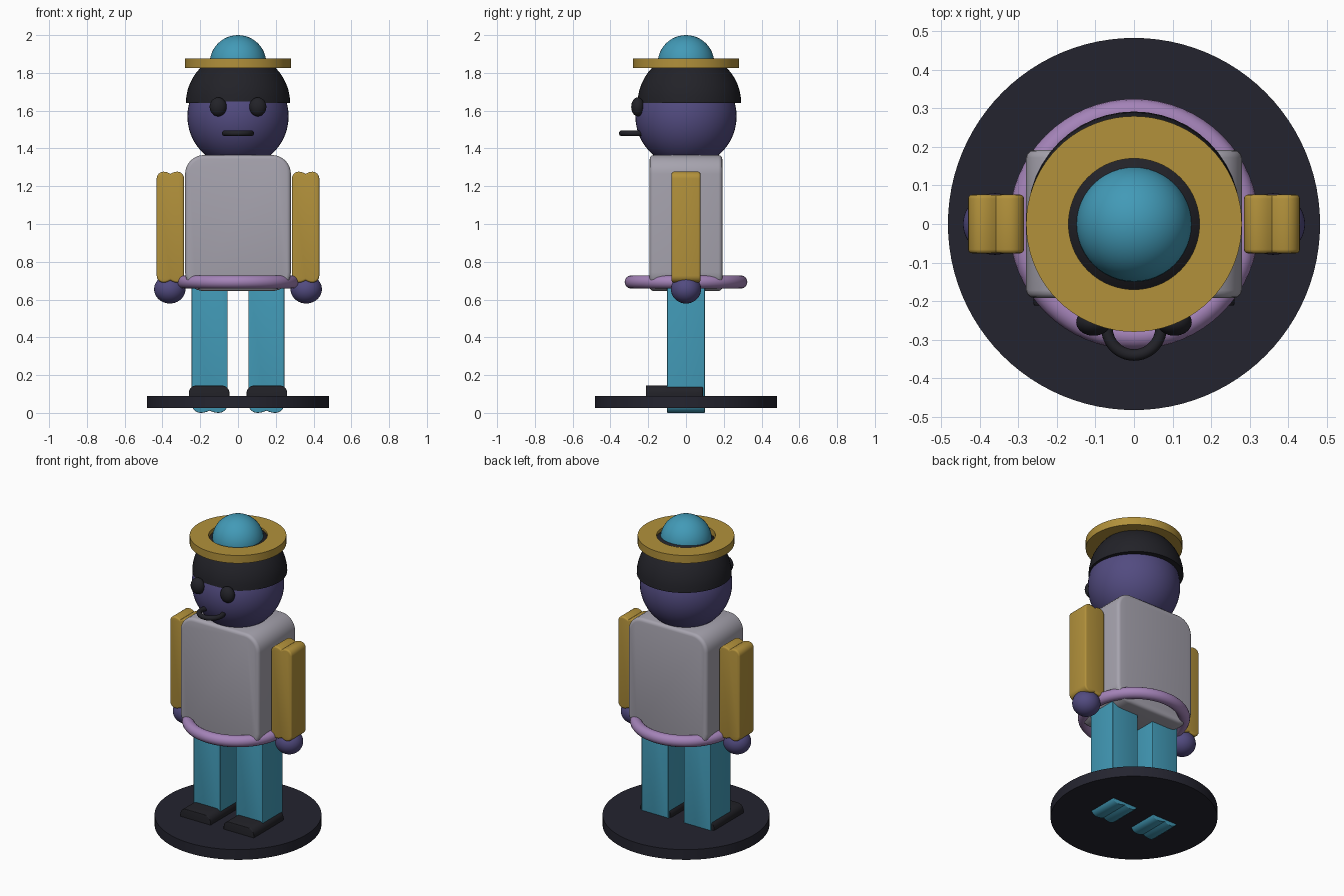
import bpy, bmesh, math

if "Cube" in bpy.data.objects:
    bpy.data.objects.remove(bpy.data.objects["Cube"])


def material(name, rgb):
    """Flat colour given as 0-255 display values."""
    lin = [((c / 255 + 0.055) / 1.055) ** 2.4 for c in rgb] + [1.0]
    m = bpy.data.materials.new(name)
    m.use_nodes = True
    m.diffuse_color = lin
    m.node_tree.nodes["Principled BSDF"].inputs["Base Color"].default_value = lin
    return m


teal = material("teal", (66, 154, 183))
gold = material("gold", (178, 145, 59))
grey = material("light grey", (166, 163, 174))
violet = material("violet", (82, 75, 128))
pink = material("mauve", (164, 131, 184))
charcoal = material("charcoal", (36, 36, 47))
black = material("soft black", (34, 34, 40))


def finish(name, mat, angle=35):
    ob = bpy.context.object
    ob.name = name
    ob.data.materials.append(mat)
    bpy.ops.object.shade_smooth_by_angle(angle=math.radians(angle))
    return ob


def ball(name, mat, loc, size):
    bpy.ops.mesh.primitive_uv_sphere_add(segments=48, ring_count=24, location=loc)
    bpy.context.object.scale = size
    return finish(name, mat)


def ring(name, mat, loc, major, minor):
    bpy.ops.mesh.primitive_torus_add(location=loc, major_radius=major, minor_radius=minor,
                                     major_segments=64, minor_segments=16)
    return finish(name, mat)


def slab(name, mat, outline, y0, y1, bevel, angle=35):
    """Extrude an x-z outline from y0 to y1 and soften its rims."""
    bm = bmesh.new()
    face = bm.faces.new([bm.verts.new((x, y0, z)) for x, z in outline])
    out = bmesh.ops.extrude_face_region(bm, geom=[face])
    moved = [v for v in out["geom"] if isinstance(v, bmesh.types.BMVert)]
    bmesh.ops.translate(bm, verts=moved, vec=(0, y1 - y0, 0))
    bmesh.ops.recalc_face_normals(bm, faces=bm.faces)
    rims = [e for e in bm.edges if abs(e.verts[0].co.y - e.verts[1].co.y) < 1e-5]
    if bevel:
        bmesh.ops.bevel(bm, geom=rims, offset=bevel, segments=3, profile=0.5, affect='EDGES')
    mesh = bpy.data.meshes.new(name)
    bm.to_mesh(mesh)
    bm.free()
    ob = bpy.data.objects.new(name, mesh)
    bpy.context.collection.objects.link(ob)
    bpy.ops.object.select_all(action='DESELECT')
    bpy.context.view_layer.objects.active = ob
    ob.select_set(True)
    return finish(name, mat, angle)


def rounded(x, w, z0, z1, r, steps=8):
    """Rectangle outline with round corners."""
    pts = []
    corners = ((1, z1 - r, 0), (-1, z1 - r, 1), (-1, z0 + r, 2), (1, z0 + r, 3))
    for sx, cz, quarter in corners:
        for i in range(steps + 1):
            a = math.pi / 2 * (quarter + i / steps)
            pts.append((x + sx * (w / 2 - r) + r * math.cos(a), cz + r * math.sin(a)))
    return pts


def double_hump(x, w, z0, z1, dip):
    """Limb outline whose ends are two round humps with a crease between."""
    r = w / 4
    end = [(w / 4 + r * math.cos(a), r * math.sin(a))
           for a in (math.pi / 12 * i for i in range(7))]
    end += [(w / 4 * (1 - t), r - dip * t * t) for t in (0.35, 0.7, 1)]
    end += [(-px, pz) for px, pz in reversed(end[:-1])]
    top = [(x + px, z1 - r + pz) for px, pz in end]
    bottom = [(x - px, z0 + r - pz) for px, pz in end]
    return top + bottom


# Stand
bpy.ops.mesh.primitive_cylinder_add(vertices=96, radius=0.483, depth=0.065, location=(0, 0, 0.0575))
finish("stand", charcoal)

# Torso and belt
slab("torso", grey, rounded(0, 0.56, 0.645, 1.365, 0.1), -0.192, 0.192, 0.02)
ring("belt", pink, (0, 0, 0.693), 0.29, 0.035)

# Limbs on both sides
for side, s in (("left", 1), ("right", -1)):
    slab(side + "_leg", teal, double_hump(s * 0.15, 0.19, 0, 0.74, 0.012), -0.1, 0.1, 0.004)
    slab(side + "_shoe", black, rounded(s * 0.153, 0.215, 0.035, 0.145, 0.04), -0.212, 0.09, 0.004)
    slab(side + "_arm", gold, double_hump(s * 0.358, 0.145, 0.69, 1.277, 0.012), -0.076, 0.076, 0.01)
    ball(side + "_hand", violet, (s * 0.361, 0, 0.655), (0.083, 0.08, 0.076))
    ball(side + "_eye", black, (s * 0.105, -0.255, 1.62), (0.045, 0.035, 0.05))

# Head and mouth
ball("head", violet, (0, 0, 1.57), (0.268, 0.268, 0.268))
ring("mouth", black, (0, -0.27, 1.48), 0.07, 0.015)

# Hair: upper half of a sphere, closed underneath
hair = ball("hair", black, (0, 0.018, 1.64), (0.276, 0.274, 0.27))
bm = bmesh.new()
bm.from_mesh(hair.data)
bmesh.ops.bisect_plane(bm, geom=bm.verts[:] + bm.edges[:] + bm.faces[:], dist=1e-4,
                       plane_co=(0, 0, 0), plane_no=(0, 0, 1), clear_inner=True)
bmesh.ops.holes_fill(bm, edges=[e for e in bm.edges if e.is_boundary])
bm.to_mesh(hair.data)
bm.free()
bpy.ops.object.shade_smooth_by_angle(angle=math.radians(35))

# Hat brim: flat ring turned from a rectangular section
bm = bmesh.new()
section = [bm.verts.new(p) for p in ((0.17, 0, 1.825), (0.28, 0, 1.825), (0.28, 0, 1.875), (0.17, 0, 1.875))]
loop = [bm.edges.new((section[i], section[(i + 1) % 4])) for i in range(4)]
bmesh.ops.spin(bm, geom=section + loop, cent=(0, 0, 0), axis=(0, 0, 1), angle=math.tau,
               steps=72, use_merge=True)
bmesh.ops.remove_doubles(bm, verts=bm.verts, dist=1e-4)
bmesh.ops.recalc_face_normals(bm, faces=bm.faces)
mesh = bpy.data.meshes.new("hat_brim")
bm.to_mesh(mesh)
bm.free()
brim = bpy.data.objects.new("hat_brim", mesh)
bpy.context.collection.objects.link(brim)
bpy.ops.object.select_all(action='DESELECT')
bpy.context.view_layer.objects.active = brim
brim.select_set(True)
finish("hat_brim", gold)

# Hat crown
ball("hat_crown", teal, (0, 0, 1.85), (0.15, 0.15, 0.15))
